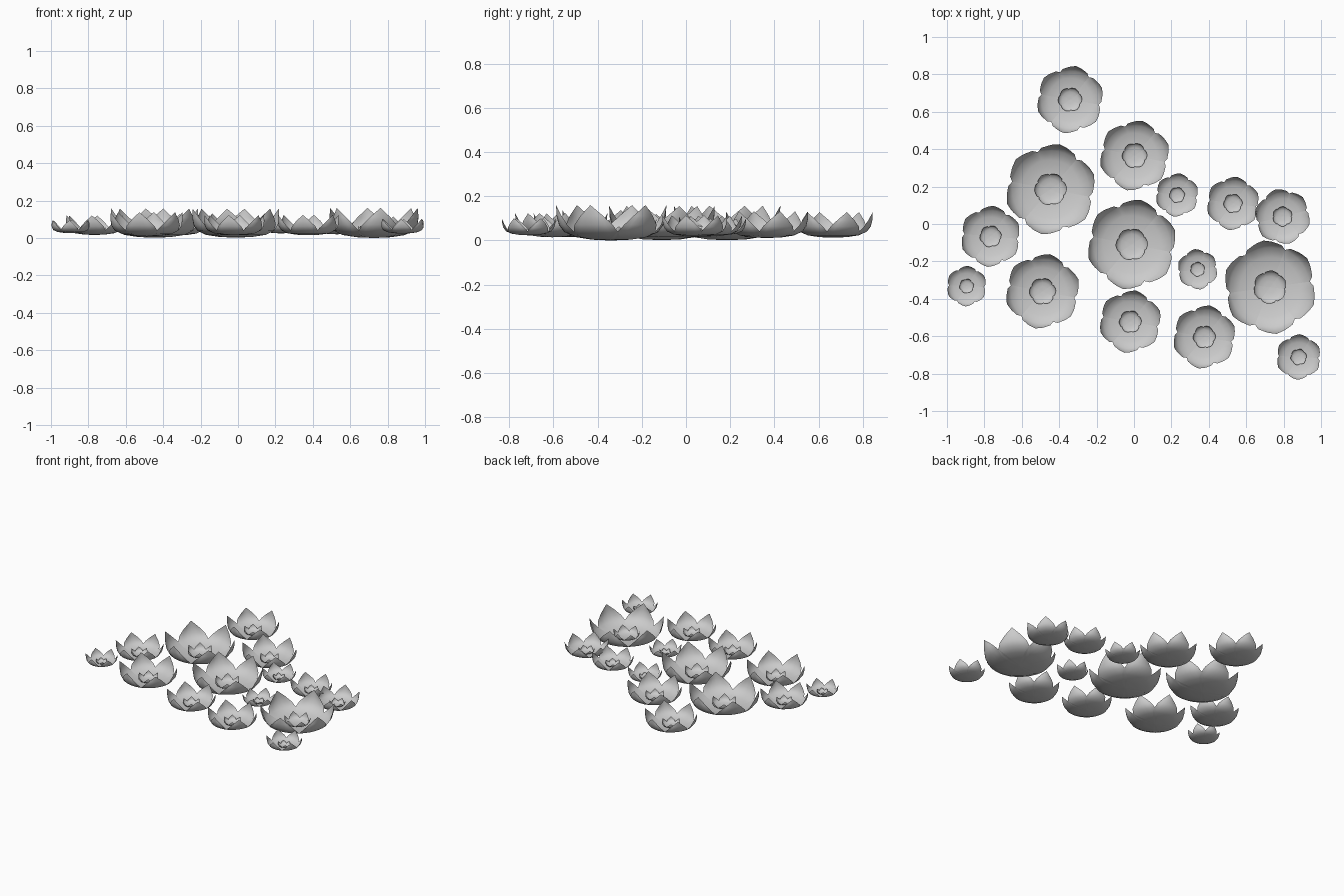
import bpy
import bmesh
from math import radians, sin, cos

cube = bpy.data.objects.get("Cube")
if cube:
    bpy.data.objects.remove(cube, do_unlink=True)

# Single petal colour
grey = bpy.data.materials.new("petal_grey")
grey.use_nodes = True
grey.diffuse_color = (0.6, 0.6, 0.6, 1)
bsdf = grey.node_tree.nodes["Principled BSDF"]
bsdf.inputs["Base Color"].default_value = (0.6, 0.6, 0.6, 1)
bsdf.inputs["Roughness"].default_value = 0.8

# Petal rib from the base to the tip: radius, height, half width (unit flower)
RIB = [(0, 0, 0.02), (0.33, 0.015, 0.23), (0.63, 0.06, 0.385), (0.84, 0.15, 0.43),
       (0.94, 0.28, 0.37), (0.985, 0.44, 0.22), (1.0, 0.635, 0)]
ACROSS = [-1, -0.67, -0.33, 0, 0.33, 0.67, 1]


def add_petal(bm, angle, size, lift):
    """One cupped, pointed petal, curling up from the flower centre."""
    ca, sa = cos(angle), sin(angle)
    rows = []
    for radius, height, half in RIB:
        steps = ACROSS if half else [0]
        row = []
        for s in steps:
            r = (radius - 0.25 * half * s * s) if radius else 0
            side = half * s
            row.append(bm.verts.new((size * (r * ca - side * sa),
                                     size * (r * sa + side * ca),
                                     size * height + lift)))
        rows.append(row)
    for low, high in zip(rows, rows[1:]):
        for i in range(len(low) - 1):
            if len(high) == 1:
                bm.faces.new((low[i], high[0], low[i + 1]))
            else:
                bm.faces.new((low[i], high[i], high[i + 1], low[i + 1]))


def make_flower_mesh():
    """Six outer petals with a small copy of the whorl in the middle."""
    bm = bmesh.new()
    for size, lift, turn in ((1, 0, 0), (0.36, 0.03, -15)):
        for k in range(6):
            add_petal(bm, radians(60 * k + turn), size, lift)
    for face in bm.faces:
        face.smooth = True
    mesh = bpy.data.meshes.new("flower")
    bm.to_mesh(mesh)
    bm.free()
    mesh.materials.append(grey)
    return mesh


# Scattered flowers: x, y, radius, turn in degrees
FLOWERS = [
    (-0.342, 0.665, 0.182, 80), (0.003, 0.366, 0.19, 78), (-0.446, 0.186, 0.245, 79),
    (0.23, 0.155, 0.117, 83), (0.529, 0.11, 0.144, 82), (0.794, 0.04, 0.15, 104),
    (-0.767, -0.066, 0.164, 85), (-0.012, -0.109, 0.243, 79), (-0.895, -0.332, 0.109, 87),
    (-0.489, -0.36, 0.202, 79), (0.34, -0.242, 0.109, 98), (0.727, -0.338, 0.252, 98),
    (-0.02, -0.522, 0.169, 80), (0.376, -0.604, 0.171, 80), (0.88, -0.711, 0.122, 87),
]

flower_mesh = make_flower_mesh()
for number, (x, y, radius, turn) in enumerate(FLOWERS, 1):
    flower = bpy.data.objects.new(f"flower_{number}", flower_mesh)
    # Small flowers float a little higher than large ones
    flower.location = (x, y, 0.18 * (0.252 - radius))
    flower.rotation_euler.z = radians(turn)
    flower.scale = (radius, radius, radius)
    bpy.context.collection.objects.link(flower)
